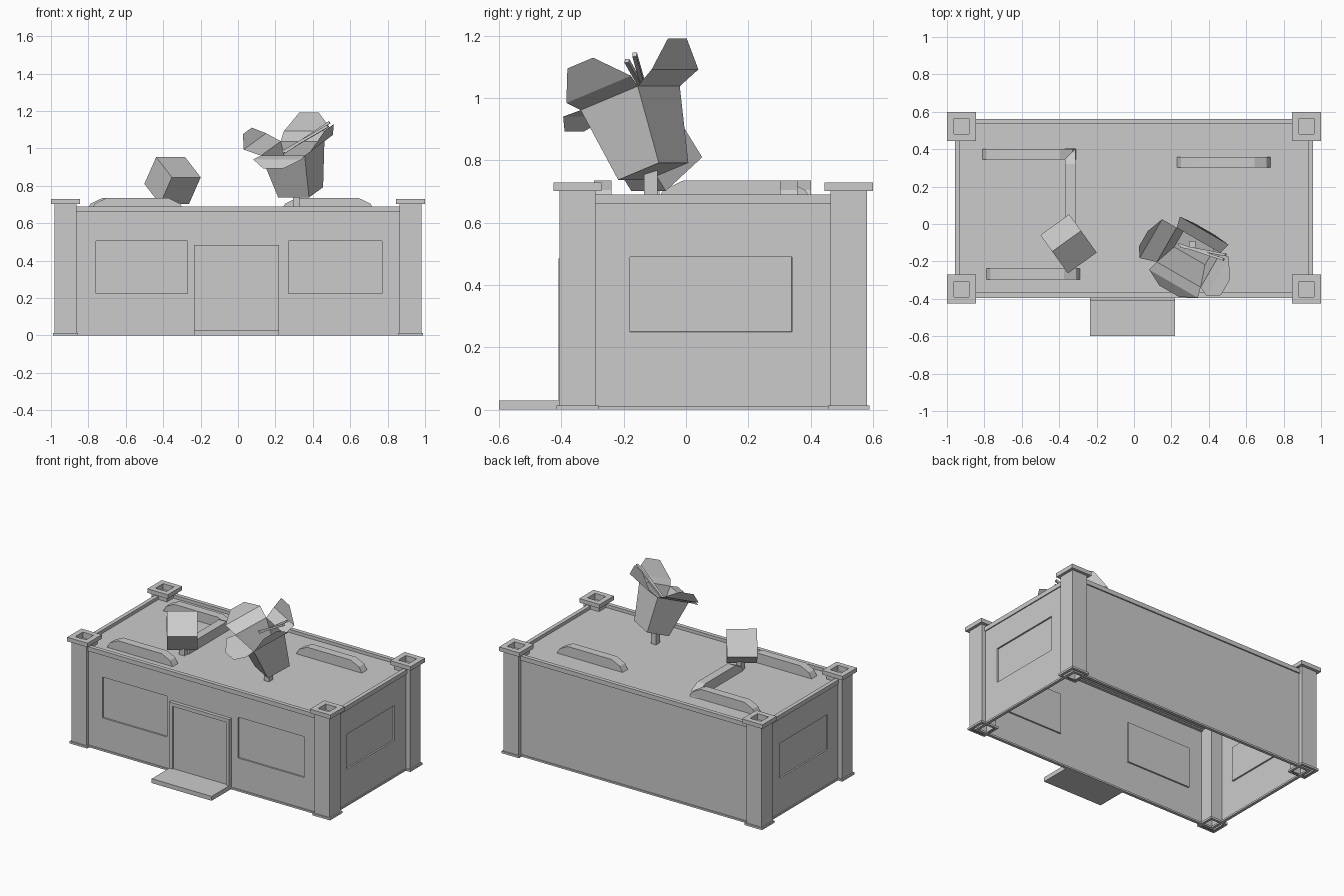
import bpy, bmesh
from math import radians
from mathutils import Vector, Matrix, Euler

if "Cube" in bpy.data.objects:
    bpy.data.objects.remove(bpy.data.objects["Cube"])


def finish(name, bm, matrix=None, fix=True):
    if fix:
        bmesh.ops.recalc_face_normals(bm, faces=bm.faces)
    me = bpy.data.meshes.new(name)
    bm.to_mesh(me)
    bm.free()
    ob = bpy.data.objects.new(name, me)
    bpy.context.collection.objects.link(ob)
    if matrix:
        ob.matrix_world = matrix
    return ob


def box(name, x0, x1, y0, y1, z0, z1):
    bm = bmesh.new()
    bmesh.ops.create_cube(bm, size=1)
    for v in bm.verts:
        v.co = (x0 + (v.co.x + .5) * (x1 - x0), y0 + (v.co.y + .5) * (y1 - y0),
                z0 + (v.co.z + .5) * (z1 - z0))
    return finish(name, bm)


def loft(name, rings, matrix=None, cap_start=False):
    """Rectangular rings (half x, half y, z) joined in order."""
    bm = bmesh.new()
    loops = [[bm.verts.new((sx * hx, sy * hy, z))
              for sx, sy in ((-1, -1), (1, -1), (1, 1), (-1, 1))] for hx, hy, z in rings]
    for a, b in zip(loops, loops[1:]):
        for i in range(4):
            j = (i + 1) % 4
            bm.faces.new((a[i], a[j], b[j], b[i]))
    if cap_start:
        bm.faces.new(loops[0][::-1])
    return finish(name, bm, matrix)


def rim(name, hx, y0, y1, z0, z1, t):
    cy, hy = (y0 + y1) / 2, (y1 - y0) / 2
    loft(name, [(hx, hy, z0), (hx, hy, z1), (hx - t, hy - t, z1), (hx - t, hy - t, z0), (hx, hy, z0)],
         Matrix.Translation((0, cy, 0)))


def wall(name, origin, u, us, zs, windows):
    """Grid wall; cells listed in windows are recessed."""
    bm = bmesh.new()
    o, u = Vector(origin), Vector(u)
    g = [[bm.verts.new(o + u * a + Vector((0, 0, z))) for z in zs] for a in us]
    holes = []
    for i in range(len(us) - 1):
        for j in range(len(zs) - 1):
            f = bm.faces.new((g[i][j], g[i + 1][j], g[i + 1][j + 1], g[i][j + 1]))
            if (i, j) in windows:
                holes.append(f)
    bm.normal_update()
    if holes:
        bmesh.ops.inset_individual(bm, faces=holes, thickness=.001, depth=-.01)
    finish(name, bm, fix=False)


# Walls with recessed windows, open underneath
TOP = .67
wall("front_wall", (0, -.385, 0), (1, 0, 0), [-.95, -.76, -.27, .27, .77, .95],
     [0, .225, .505, TOP], {(1, 1), (3, 1)})
wall("back_wall", (0, .553, 0), (-1, 0, 0), [-.95, .95], [0, TOP], set())
wall("right_wall", (.95, 0, 0), (0, 1, 0), [-.385, -.18, .34, .553], [0, .25, .49, TOP], {(1, 1)})
wall("left_wall", (-.95, 0, 0), (0, -1, 0), [-.553, -.34, .18, .385], [0, .25, .49, TOP], {(1, 1)})

# Roof sheet, parapet and base trim
bm = bmesh.new()
bm.faces.new([bm.verts.new(p) for p in ((-.95, -.385, .668), (.95, -.385, .668),
                                        (.95, .553, .668), (-.95, .553, .668))])
finish("roof", bm, fix=False)
rim("parapet", .957, -.395, .562, .66, .69, .028)
rim("base_trim", .956, -.392, .56, 0, .012, .02)

# Corner pillars with hollow caps and feet
for sx in (-1, 1):
    for row, y in (("front", -.348), ("back", .5225)):
        side = "left" if sx < 0 else "right"
        prof = [(.041, .69), (.041, .73), (.0775, .73), (.0775, .702), (.058, .702),
                (.058, .014), (.067, .014), (.067, 0), (.05, 0)]
        loft(f"{row}_{side}_pillar", [(h, h, z) for h, z in prof],
             Matrix.Translation((sx * .9225, y, 0)), cap_start=True)

# Door, frame and step
box("door", -.21, .195, -.402, -.386, .03, .46)
box("door_frame_left", -.235, -.21, -.41, -.386, 0, .485)
box("door_frame_right", .195, .22, -.41, -.386, 0, .485)
box("door_frame_top", -.21, .195, -.41, -.386, .46, .485)
box("step", -.235, .22, -.6, -.386, 0, .03)


# Roof ducts: bevelled-end bars
def duct(name, x, y, angle=0, length=.5, width=.057):
    h = length / 2
    prof = [(-h, .667), (-h + .022, .705), (-h + .085, .735),
            (h - .085, .735), (h - .022, .705), (h, .667)]
    bm = bmesh.new()
    f = bm.faces.new([bm.verts.new((px, -width / 2, z)) for px, z in prof])
    r = bmesh.ops.extrude_face_region(bm, geom=[f])
    bmesh.ops.translate(bm, vec=(0, width, 0),
                        verts=[e for e in r["geom"] if isinstance(e, bmesh.types.BMVert)])
    finish(name, bm, Matrix.Translation((x, y, 0)) @ Matrix.Rotation(radians(angle), 4, 'Z'))


duct("duct_back_left", -.56, .373)
duct("duct_cross", -.34, .155, 90)
duct("duct_front_left", -.538, -.267)
duct("duct_back_right", .48, .33)

# Tilted cube sign on a post
cube = box("cube_sign", -.095, .095, -.09, .09, -.09, .09)
cube.matrix_world = (Matrix.Translation((-.35, -.106, .828))
                     @ Euler((radians(37), 0, radians(35.7))).to_matrix().to_4x4())
box("cube_post", -.36, -.32, -.125, -.085, .66, .77)

# Tilted open carton on a post
box("carton_post", .293, .33, -.135, -.092, .66, .78)
M = (Matrix.Translation((.335, -.105, .765))
     @ Euler((radians(20), 0, radians(-30))).to_matrix().to_4x4())
W, D, H = .135, .1125, .25
loft("carton", [(.095, .08, 0), (W, D, H)], M, cap_start=True)


def flap(name, angle, half, dist, mid, tip):
    """Creased flap: hinge edge, wider crease, narrow tip; (out, up) offsets."""
    rows = [(half, 0, 0), (half + .015, *mid), (half * .45, *tip)]
    bm = bmesh.new()
    pts = [[bm.verts.new((s * w, dist + o, H + u)) for s in (-1, 1)] for w, o, u in rows]
    for a, b in zip(pts, pts[1:]):
        bm.faces.new((a[0], a[1], b[1], b[0]))
    finish(name, bm, M @ Matrix.Rotation(radians(angle), 4, 'Z'))


flap("carton_flap_back", 0, W, D, (.075, .03), (.117, .12))
flap("carton_flap_left", 90, D, W, (.09, .04), (.125, .10))
flap("carton_flap_front", 180, W, D, (.06, .0), (.12, -.03))
flap("carton_flap_right", 270, D, W, (.05, .03), (.115, .12))

# Chopsticks leaning out of the carton
for i, (a, b) in enumerate((((.24, -.11, .98), (.48, -.19, 1.12)),
                            ((.25, -.12, .98), (.49, -.165, 1.14)))):
    a, b = Vector(a), Vector(b)
    L = (b - a).length
    stick = box(f"chopstick_{i + 1}", -.007, .007, -.007, .007, 0, L)
    stick.matrix_world = (Matrix.Translation(a)
                          @ (b - a).to_track_quat('Z', 'Y').to_matrix().to_4x4())
